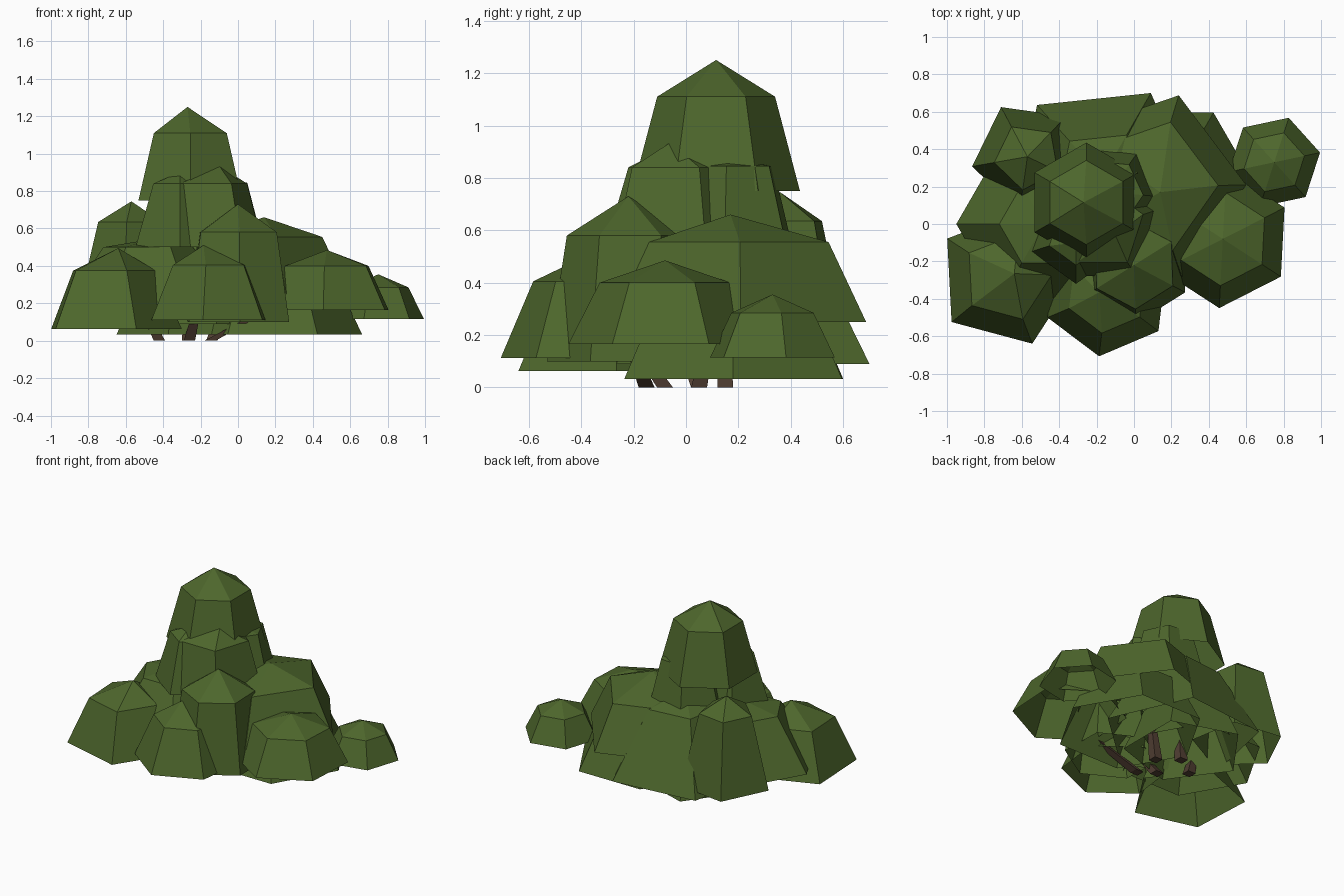
import bpy
import bmesh
import math
from mathutils import Vector

if "Cube" in bpy.data.objects:
    bpy.data.objects.remove(bpy.data.objects["Cube"])


def make_material(name, color):
    mat = bpy.data.materials.new(name)
    mat.diffuse_color = (*color, 1)
    mat.use_nodes = True
    mat.node_tree.nodes["Principled BSDF"].inputs["Base Color"].default_value = mat.diffuse_color
    return mat


leaf_green = make_material("leaf_green", (0.075, 0.134, 0.025))
bark_brown = make_material("bark_brown", (0.085, 0.05, 0.034))


def add_object(name, bm, mat):
    bmesh.ops.recalc_face_normals(bm, faces=bm.faces)
    mesh = bpy.data.meshes.new(name)
    bm.to_mesh(mesh)
    bm.free()
    mesh.materials.append(mat)
    bpy.context.collection.objects.link(bpy.data.objects.new(name, mesh))


def leaf_clump(name, x, y, heights, radii, sides, turn, lean=(0, 0)):
    """Open leafy dome: flared skirt below a shallow faceted cap."""
    apex_z, shoulder_z, rim_z = heights
    bm = bmesh.new()
    apex = bm.verts.new((x + lean[0], y + lean[1], apex_z))
    rings = []
    for r, z in zip(radii, (shoulder_z, rim_z)):
        angles = [math.radians(turn) + math.tau * i / sides for i in range(sides)]
        rings.append([bm.verts.new((x + r * math.cos(a), y + r * math.sin(a), z))
                      for a in angles])
    top, rim = rings
    for i in range(sides):
        j = (i + 1) % sides
        bm.faces.new((apex, top[i], top[j]))
        bm.faces.new((top[i], rim[i], rim[j], top[j]))
    add_object(name, bm, leaf_green)


def stem(name, start, end, radius=0.043):
    """Tapered four-sided branch, cut flat at the ground."""
    bm = bmesh.new()
    rings = []
    for p, r in ((Vector(start), radius), (Vector(end), radius * 0.6)):
        rings.append([bm.verts.new(p + Vector((r * math.cos(a), r * math.sin(a), 0)))
                      for a in (math.pi / 4 + math.pi / 2 * k for k in range(4))])
    for i in range(4):
        j = (i + 1) % 4
        bm.faces.new((rings[0][i], rings[0][j], rings[1][j], rings[1][i]))
    for ring in rings:
        bm.faces.new(ring)
    add_object(name, bm, bark_brown)


# Foliage: centre, (apex, shoulder, rim) heights, (shoulder, rim) radii, sides,
# turn, optional apex lean
clumps = [
    ("crown_clump", -0.255, 0.115, (1.25, 1.11, 0.75), (0.225, 0.32), 6, 30, (-0.015, 0)),
    ("upper_front_clump", -0.17, -0.02, (0.935, 0.84, 0.5), (0.23, 0.32), 5, 18, (0.07, -0.04)),
    ("upper_left_clump", -0.31, -0.07, (0.9, 0.84, 0.5), (0.15, 0.25), 5, 54, (0, -0.03)),
    ("upper_back_clump", -0.13, 0.17, (0.88, 0.845, 0.5), (0.18, 0.27), 6, -5),
    ("large_right_clump", 0.09, 0.2, (0.66, 0.555, 0.25), (0.36, 0.51), 5, 1, (0.05, -0.03)),
    ("right_clump", 0.475, -0.08, (0.485, 0.4, 0.165), (0.25, 0.37), 6, 27),
    ("outer_right_clump", 0.75, 0.33, (0.355, 0.285, 0.115), (0.165, 0.25), 6, 12),
    ("middle_front_clump", 0.0, -0.22, (0.73, 0.58, 0.1), (0.235, 0.31), 6, 32),
    ("front_clump", -0.145, -0.365, (0.51, 0.405, 0.112), (0.22, 0.345), 6, -37, (-0.04, 0)),
    ("left_front_clump", -0.68, -0.285, (0.495, 0.375, 0.063), (0.24, 0.38), 5, 3, (0.04, 0.02)),
    ("left_back_clump", -0.57, 0.36, (0.745, 0.635, 0.13), (0.18, 0.3), 5, 46),
    ("left_clump", -0.48, 0.0, (0.54, 0.5, 0.15), (0.24, 0.47), 6, 0),
    ("back_clump", -0.17, 0.25, (0.64, 0.55, 0.09), (0.26, 0.52), 5, 60),
    ("base_left_clump", -0.25, 0.22, (0.4, 0.32, 0.032), (0.27, 0.4), 5, 36),
    ("base_right_clump", 0.185, 0.18, (0.42, 0.36, 0.032), (0.32, 0.48), 6, 0),
]
for spec in clumps:
    leaf_clump(*spec)

# Stems fanning out from the ground into the foliage
stems = [
    ((-0.15, -0.15, 0), (0.18, -0.22, 0.18)),
    ((-0.26, -0.08, 0), (-0.21, -0.22, 0.2)),
    ((-0.42, 0.05, 0), (-0.52, -0.03, 0.2)),
    ((-0.27, 0.15, 0), (-0.26, 0.14, 0.3)),
    ((-0.14, 0.05, 0), (-0.06, 0.1, 0.25)),
]
for n, (a, b) in enumerate(stems, 1):
    stem(f"stem_{n}", a, b)
